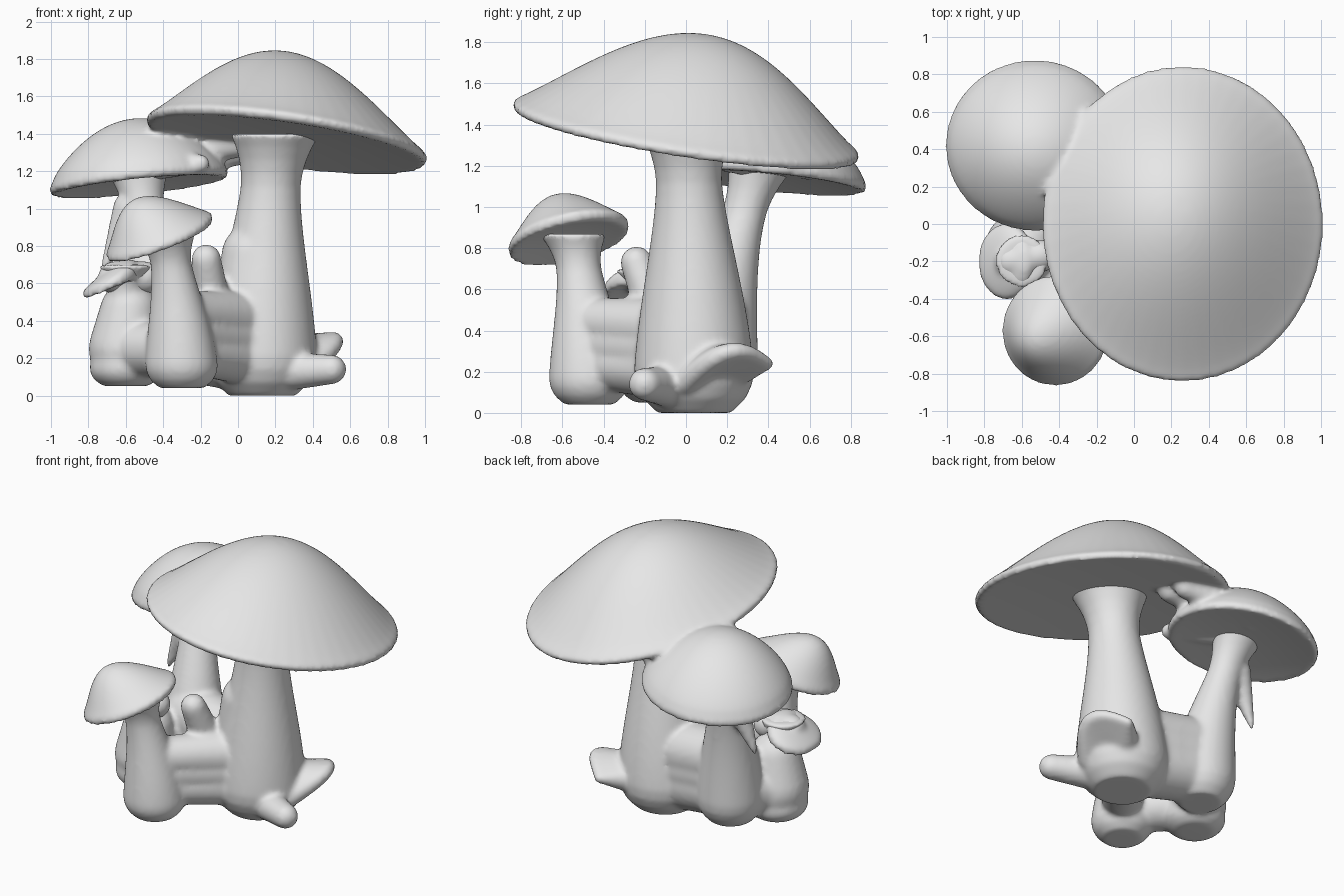
import bpy, bmesh, math
from mathutils import Matrix, Vector

cube = bpy.data.objects.get("Cube")
if cube:
    bpy.data.objects.remove(cube)

grey = bpy.data.materials.new("plain_grey")
grey.use_nodes = True
grey.diffuse_color = (.8, .8, .8, 1)
grey.node_tree.nodes["Principled BSDF"].inputs["Base Color"].default_value = grey.diffuse_color

SEGMENTS = 48
STEPS = 20


def ellipse(radius_x, radius_y):
    """Flat ring of points around the origin."""
    angles = [math.tau * i / SEGMENTS for i in range(SEGMENTS)]
    return [Vector((radius_x * math.cos(a), radius_y * math.sin(a), 0)) for a in angles]


def loft(bm, rings):
    """Closed skin through rings of points."""
    loops = [[bm.verts.new(point) for point in ring] for ring in rings]
    for low, high in zip(loops, loops[1:]):
        for i in range(SEGMENTS):
            bm.faces.new((low[i - 1], low[i], high[i], high[i - 1]))
    bm.faces.new(loops[0])
    bm.faces.new(loops[-1])


def stem(bm, foot, top, bulb, neck):
    """Bent stem with a rounded bulb, a slim neck and a flare under the cap."""
    foot, top = Vector(foot), Vector(top)
    rings = []
    for i in range(STEPS + 1):
        t = i / STEPS
        swelling = (1 + math.cos(math.pi * min(t / .8, 1))) / 2
        radius = neck + (bulb - neck) * swelling ** .7
        radius *= math.sqrt(1 - max(.8 - t * 5, 0) ** 2)
        radius *= 1 + max(t * 5 - 4, 0) ** 2 / 2
        centre = foot.lerp(top, t * t)
        centre.z = foot.z + (top.z - foot.z) * t
        rings.append([centre + point for point in ellipse(radius, radius)])
    loft(bm, rings)


def cap(bm, centre, size, slope, height, fullness, lean, edge=.035):
    """Tilted cap: shallow underside, rounded rim, domed or conical top."""
    centre, slope, lean = Vector(centre), Vector(slope), Vector(lean)
    shares = [i / STEPS for i in range(1, STEPS + 1)]
    profile = [(r, -edge * r * r, 0) for r in shares]
    profile.append((1.02, 0, 0))
    for r in reversed(shares):
        rise = math.cos(math.pi / 2 * r) ** fullness if r < 1 else 0
        profile.append((r, edge / 2 + (height - edge / 2) * rise, rise))
    rings = []
    for r, lift, shift in profile:
        ring = ellipse(size[0] * r, size[1] * r)
        base = centre + Vector((lean.x * shift, lean.y * shift, lift))
        rings.append([base + point + Vector((0, 0, point.xy.dot(slope))) for point in ring])
    loft(bm, rings)


def limb(bm, start, end, thick, thin):
    """Rounded tapering limb made of overlapping balls."""
    start, end = Vector(start), Vector(end)
    for i in range(STEPS):
        t = i / (STEPS - 1)
        bmesh.ops.create_icosphere(bm, subdivisions=3, radius=thick + (thin - thick) * t,
                                   matrix=Matrix.Translation(start.lerp(end, t)))


def fused(name, bm):
    """Melt the overlapping shells into one smooth skin."""
    bmesh.ops.recalc_face_normals(bm, faces=bm.faces)
    mesh = bpy.data.meshes.new(name)
    bm.to_mesh(mesh)
    bm.free()
    mesh.materials.append(grey)
    mesh.shade_smooth()
    obj = bpy.data.objects.new(name, mesh)
    bpy.context.collection.objects.link(obj)
    melt = obj.modifiers.new("melt", "REMESH")
    melt.mode = "VOXEL"
    melt.voxel_size = .016
    melt.use_smooth_shade = True
    soft = obj.modifiers.new("soften", "SMOOTH")
    soft.factor = .5
    soft.iterations = 8


# Large cap grown together with the back cap
bm = bmesh.new()
cap(bm, centre=(.26, 0, 1.375), size=(.74, .83), slope=(-.14, -.15),
    height=.46, fullness=1.1, lean=(0, .1))
cap(bm, centre=(-.53, .42, 1.15), size=(.47, .45), slope=(.1, -.1),
    height=.33, fullness=.75, lean=(-.03, 0))
limb(bm, start=(-.4, .4, 1.3), end=(0, .35, 1.35), thick=.1, thin=.08)
limb(bm, start=(-.45, .6, 1.23), end=(0, .5, 1.3), thick=.1, thin=.07)
limb(bm, start=(-.45, .3, 1.25), end=(-.2, .1, 1.24), thick=.1, thin=.05)
fused("joined_caps", bm)

# Front cap
bm = bmesh.new()
cap(bm, centre=(-.42, -.57, .855), size=(.28, .29), slope=(.35, .2),
    height=.2, fullness=1.1, lean=(-.12, -.06))
fused("front_cap", bm)

# Small drooping cap on the side
bm = bmesh.new()
cap(bm, centre=(-.68, -.2, .6), size=(.15, .2), slope=(.4, 0),
    height=.12, fullness=.8, lean=(.06, 0))
limb(bm, start=(-.66, -.2, .63), end=(-.5, -.17, .63), thick=.09, thin=.09)
fused("drooping_cap", bm)

# Stems with their bulbs, melted into one cluster
bm = bmesh.new()
main_foot = Vector((.13, .04, 0))
back_foot = Vector((-.43, .13, .08))
front_foot = Vector((-.3, -.47, .04))
side_foot = Vector((-.6, -.13, .05))
stem(bm, main_foot, top=(.2, 0, 1.4), bulb=.3, neck=.16)
stem(bm, back_foot, top=(-.54, .37, 1.2), bulb=.22, neck=.11)
stem(bm, front_foot, top=(-.39, -.55, .87), bulb=.2, neck=.11)
stem(bm, side_foot, top=(-.6, -.2, .7), bulb=.2, neck=.1)
limb(bm, start=(.05, 0, .35), end=(.08, 0, .75), thick=.2, thin=.17)
limb(bm, start=(-.6, -.13, .25), end=(-.58, -.14, .45), thick=.2, thin=.16)

# Webs joining neighbouring bulbs
up = Vector((0, 0, 1))
for height in (.2, .3, .4):
    limb(bm, front_foot + up * height, main_foot + up * height, thick=.12, thin=.16)
    limb(bm, back_foot + up * height, main_foot + up * height, thick=.18, thin=.2)
limb(bm, front_foot + up * .2, side_foot + up * .2, thick=.14, thin=.16)
limb(bm, back_foot + up * .2, side_foot + up * .2, thick=.18, thin=.16)

# Hanging tooth on the back stem and broken stub between the stems
limb(bm, start=(-.58, .3, 1), end=(-.72, .28, .67), thick=.09, thin=.02)
limb(bm, start=(-.14, -.15, .5), end=(-.17, -.24, .73), thick=.1, thin=.08)

# Root knob and curled fringe at the right foot
limb(bm, start=(.3, -.1, .13), end=(.5, -.2, .14), thick=.1, thin=.08)
for i in range(STEPS):
    t = i / (STEPS - 1)
    outward = math.sin(math.pi * t)
    rim = Vector((.38 + .14 * outward, .4 * t, .15 + .15 * math.sin(2.5 * t)))
    limb(bm, main_foot.lerp(rim, .6) + up * .07, rim, thick=.08, thin=.06 - .03 * t)
fused("stem_cluster", bm)
